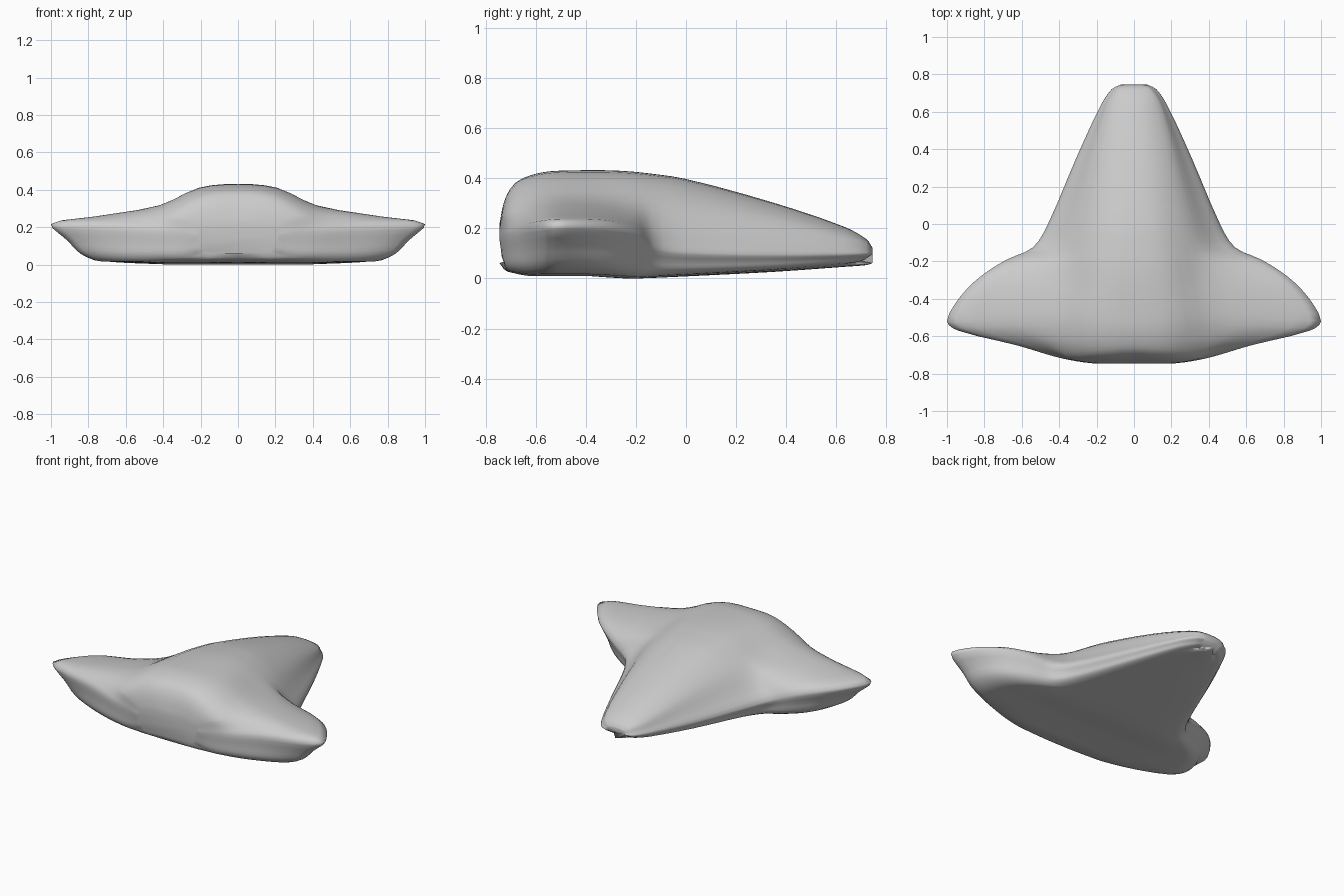
import bpy
import bmesh
from mathutils import Vector

STEPS = 3

# Remove the default cube
cube = bpy.data.objects.get("Cube")
if cube:
    bpy.data.objects.remove(cube, do_unlink=True)

# Single hull colour
grey = bpy.data.materials.new("hull grey")
grey.use_nodes = True
colour = (0.6, 0.6, 0.6, 1)
grey.diffuse_color = colour
grey.node_tree.nodes["Principled BSDF"].inputs["Base Color"].default_value = colour


def smooth_path(points, closed=False):
    """Spline through the points, weighted by chord length."""
    count = len(points)

    def point(i):
        return points[i % count] if closed else points[max(0, min(i, count - 1))]

    def slope(i):
        before, here, after = point(i - 1), point(i), point(i + 1)
        length = (here - before).length + (after - here).length
        return (after - before) / max(length, 1e-6)

    path = []
    for i in range(count if closed else count - 1):
        a, b = point(i), point(i + 1)
        span = (b - a).length
        start, end = slope(i) * span, slope(i + 1) * span
        for s in range(STEPS):
            t = s / STEPS
            u = 1 - t
            path.append(a * (u * u * (1 + 2 * t)) + b * (t * t * (3 - 2 * t))
                        + start * (t * u * u) - end * (t * t * u))
    if not closed:
        path.append(points[-1].copy())
    return path


# Ribs from nose to tail:
# spine y, spine z, flank x, flank z, edge x, edge y, edge z, foot x, floor z
ribs = [
    (.745, .125, .05, .12, .07, .745, .10, .05, .07),
    (.72, .16, .09, .145, .12, .72, .10, .10, .062),
    (.63, .21, .14, .17, .18, .63, .10, .165, .055),
    (.35, .305, .21, .24, .31, .35, .10, .29, .035),
    (0, .40, .29, .30, .46, 0, .11, .43, .017),
    (-.17, .425, .33, .31, .54, -.125, .13, .51, .01),
    (-.25, .432, .36, .31, .68, -.19, .18, .62, .01),
    (-.33, .435, .38, .315, .82, -.28, .21, .74, .015),
    (-.40, .435, .40, .32, .93, -.39, .22, .81, .02),
    (-.47, .434, .42, .32, 1, -.52, .22, .84, .02),
    (-.55, .43, .42, .315, .94, -.57, .215, .80, .02),
    (-.62, .415, .40, .30, .62, -.65, .20, .60, .02),
    (-.68, .385, .36, .27, .42, -.71, .18, .42, .03),
    (-.72, .32, .28, .25, .30, -.735, .17, .30, .04),
    (-.745, .22, .18, .20, .22, -.745, .16, .20, .07),
]


def rib_ring(spine_y, spine_z, flank_x, flank_z, x, y, z, foot_x, floor):
    """Closed section running over the spine, wing edge, foot and keel."""
    def along(px):
        return spine_y + (y - spine_y) * px / x

    spine = Vector((0, spine_y, spine_z))
    shoulder = Vector((flank_x / 2, along(flank_x / 2),
                       spine_z + (flank_z - spine_z) * .18))
    flank = Vector((flank_x, along(flank_x), flank_z))
    edge = Vector((x, y, z))
    blade = flank.lerp(edge, .6)
    foot = Vector((foot_x, y + (-.42 - y) * .03, floor + (z - floor) * .2))
    wall = edge.lerp(foot, .55)
    sole = Vector((foot_x * .87, foot.y + (-.42 - foot.y) * .03, floor))
    keel = Vector((0, spine_y, floor - .006))
    side = [shoulder, flank, blade, edge, wall, foot, sole]
    mirrored = [Vector((-p.x, p.y, p.z)) for p in reversed(side)]
    return smooth_path([spine] + side + [keel] + mirrored, closed=True)


# Loft the hull lengthwise through the ribs
rings = [rib_ring(*rib) for rib in ribs]
strands = [smooth_path([ring[i] for ring in rings]) for i in range(len(rings[0]))]

bm = bmesh.new()
grid = [[bm.verts.new(p) for p in strand] for strand in strands]
for i, strand in enumerate(grid):
    neighbour = grid[(i + 1) % len(grid)]
    for j in range(len(strand) - 1):
        bm.faces.new((strand[j], neighbour[j], neighbour[j + 1], strand[j + 1]))

# Blunt nose and tail caps
for end in (0, -1):
    bm.faces.new([strand[end] for strand in grid])
bmesh.ops.recalc_face_normals(bm, faces=bm.faces)

# Rest the lowest point on the ground
lowest = min(v.co.z for v in bm.verts)
bmesh.ops.translate(bm, verts=bm.verts, vec=(0, 0, -lowest))

mesh = bpy.data.meshes.new("winged_hull")
bm.to_mesh(mesh)
bm.free()
mesh.materials.append(grey)
hull = bpy.data.objects.new("winged_hull", mesh)
bpy.context.collection.objects.link(hull)
mesh.shade_smooth()
